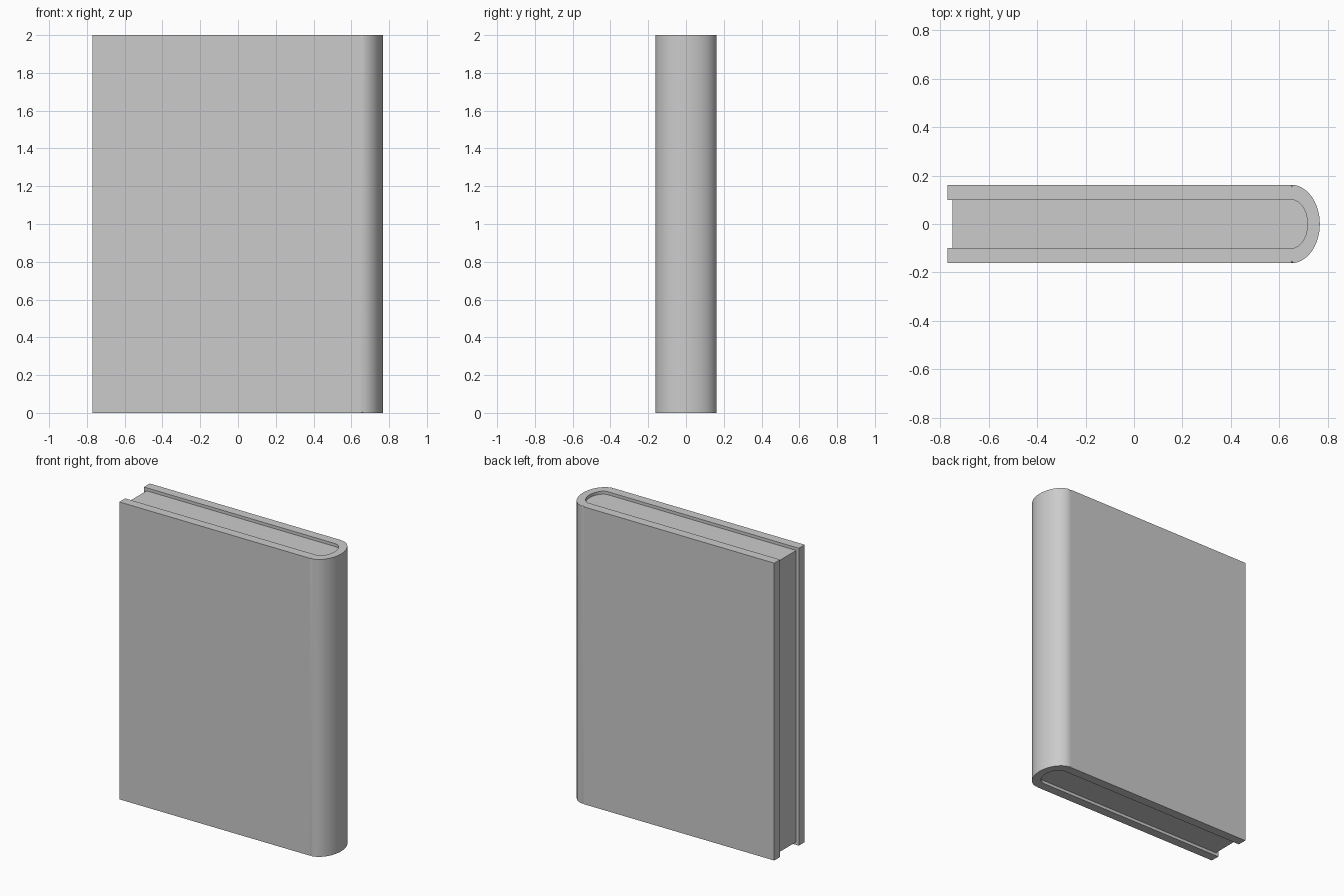
import bpy, bmesh, math

if "Cube" in bpy.data.objects:
    bpy.data.objects.remove(bpy.data.objects["Cube"])

HEIGHT = 2.0
HINGE_X = 0.65          # where boards meet the rounded spine
STEPS = 32


def arc(rx, ry):
    """Half ellipse from -y round +x to +y."""
    return [(HINGE_X + rx * math.cos(a), ry * math.sin(a))
            for a in (math.pi * (i / STEPS - 0.5) for i in range(STEPS + 1))]


def extrude_profile(name, pts, z0, z1, round_count=0, radius=0.0):
    """Extrude a plan outline; optionally round the end rims of the first points."""
    bm = bmesh.new()
    low = [bm.verts.new((x, y, z0)) for x, y in pts]
    high = [bm.verts.new((x, y, z1)) for x, y in pts]
    bm.faces.new(low[::-1])
    bm.faces.new(high)
    n = len(pts)
    for i in range(n):
        j = (i + 1) % n
        bm.faces.new((low[i], low[j], high[j], high[i]))
    if round_count:
        rims = [bm.edges.get((ring[i], ring[i + 1]))
                for ring in (low, high) for i in range(round_count - 1)]
        bmesh.ops.bevel(bm, geom=rims, offset=radius, segments=3,
                        profile=0.5, affect='EDGES')
    bmesh.ops.recalc_face_normals(bm, faces=bm.faces[:])
    mesh = bpy.data.meshes.new(name)
    bm.to_mesh(mesh)
    bm.free()
    ob = bpy.data.objects.new(name, mesh)
    bpy.context.collection.objects.link(ob)
    bpy.ops.object.select_all(action='DESELECT')
    ob.select_set(True)
    bpy.context.view_layer.objects.active = ob
    bpy.ops.object.shade_smooth_by_angle(angle=math.radians(30))
    return ob


# Front and back cover boards
for name, s in (("front_cover", -1), ("back_cover", 1)):
    extrude_profile(name, [(-0.77, s * 0.10), (HINGE_X, s * 0.10),
                           (HINGE_X, s * 0.162), (-0.77, s * 0.162)], 0, HEIGHT)

# Rounded spine with softened outer rims
outer, inner = arc(0.118, 0.162), arc(0.067, 0.10)
extrude_profile("spine", outer + inner[::-1], 0, HEIGHT, len(outer), 0.01)

# Page block, slightly recessed inside the cover
extrude_profile("pages", arc(0.067, 0.10) + [(-0.75, 0.10), (-0.75, -0.10)],
                0.02, HEIGHT - 0.02)
